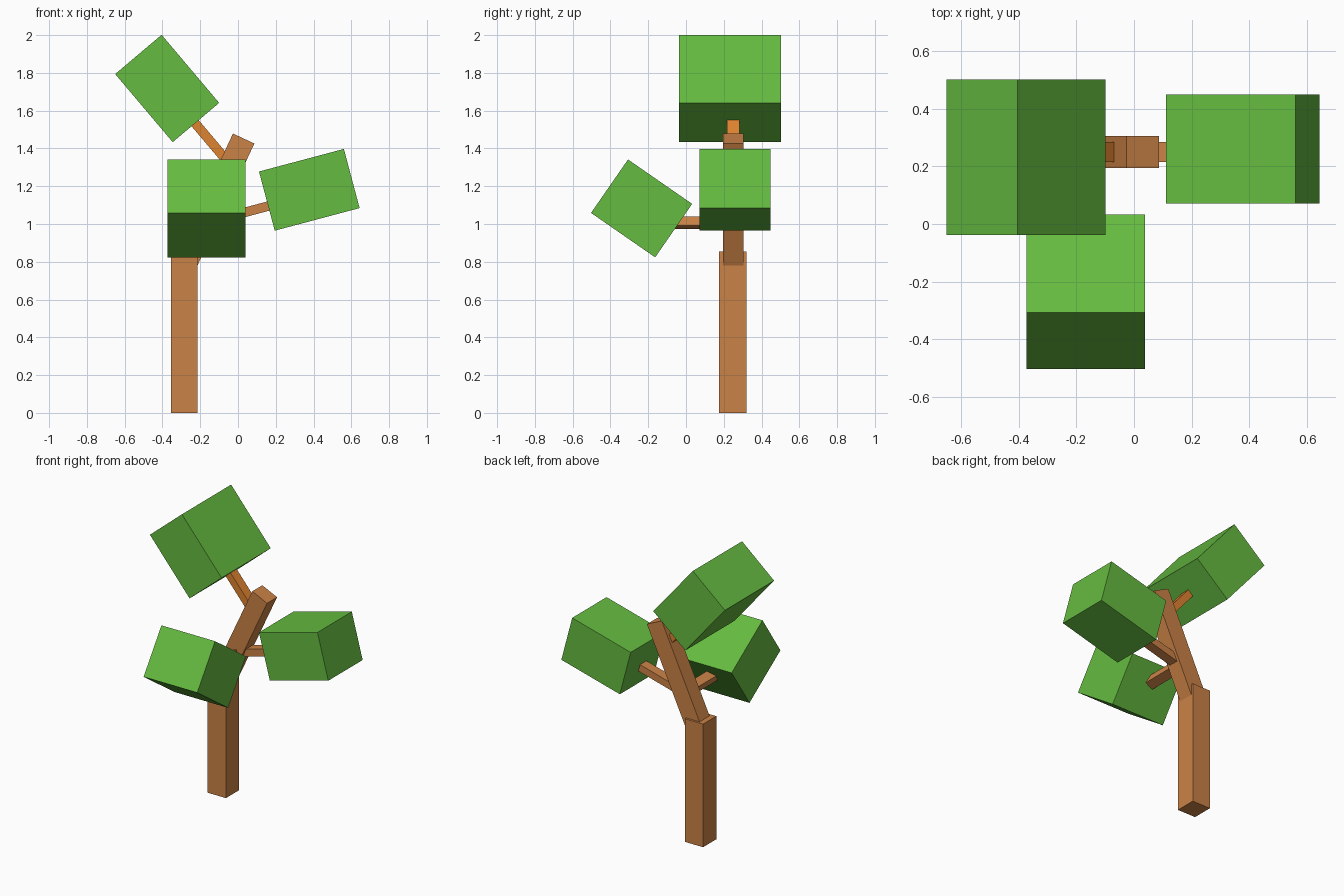
import bpy, bmesh
from math import radians
from mathutils import Matrix, Vector

if "Cube" in bpy.data.objects:
    bpy.data.objects.remove(bpy.data.objects["Cube"])


def material(name, rgb):
    m = bpy.data.materials.new(name)
    lin = [(c / 255 / 12.92) if c < 10 else ((c / 255 + 0.055) / 1.055) ** 2.4 for c in rgb]
    m.diffuse_color = (*lin, 1)
    m.use_nodes = True
    m.node_tree.nodes["Principled BSDF"].inputs["Base Color"].default_value = m.diffuse_color
    return m


bark = material("brown bark", (202, 130, 70))
orange = material("orange bark", (222, 131, 48))
leaf = material("leaf green", (101, 187, 64))


def box(name, center, size, mat, axis='Y', angle=0):
    """Box of the given size, turned about one axis, placed at its centre."""
    bm = bmesh.new()
    bmesh.ops.create_cube(bm, size=1, matrix=Matrix.Diagonal((*size, 1)))
    me = bpy.data.meshes.new(name)
    bm.to_mesh(me)
    bm.free()
    me.materials.append(mat)
    ob = bpy.data.objects.new(name, me)
    ob.matrix_world = Matrix.Translation(center) @ Matrix.Rotation(radians(angle), 4, axis)
    bpy.context.collection.objects.link(ob)
    return ob


def limb(name, start, end, width, depth, mat):
    """Box running between two (x, z) points in the plane y = 0.25."""
    a, b = Vector((start[0], 0.25, start[1])), Vector((end[0], 0.25, end[1]))
    ob = box(name, (0, 0, 0), (width, depth, (b - a).length), mat)
    d = (b - a).normalized()
    side = Vector((0, 1, 0))
    rot = Matrix((side.cross(d), side, d)).transposed().to_4x4()
    ob.matrix_world = Matrix.Translation((a + b) / 2) @ rot


# Trunk and leaning upper trunk
box("trunk", (-0.285, 0.247, 0.4275), (0.14, 0.145, 0.855), bark)
limb("upper_trunk", (-0.287, 0.773), (0.03, 1.4525), 0.125, 0.11, bark)

# Branches
limb("top_branch", (-0.037, 1.309), (-0.30, 1.62), 0.05, 0.068, orange)
limb("right_branch", (-0.179, 1.004), (0.25, 1.119), 0.05, 0.07, bark)
box("front_branch", (-0.175, 0.075, 1.007), (0.068, 0.35, 0.05), bark, 'Y', -17)

# Leaf blocks
box("top_leaves", (-0.375, 0.232, 1.7175), (0.322, 0.54, 0.472), leaf, 'Y', -40.2)
box("right_leaves", (0.3775, 0.26, 1.181), (0.324, 0.377, 0.465), leaf, 'Y', 75.1)
box("front_leaves", (-0.1675, -0.235, 1.0825), (0.412, 0.344, 0.413), leaf, 'X', 55.3)
